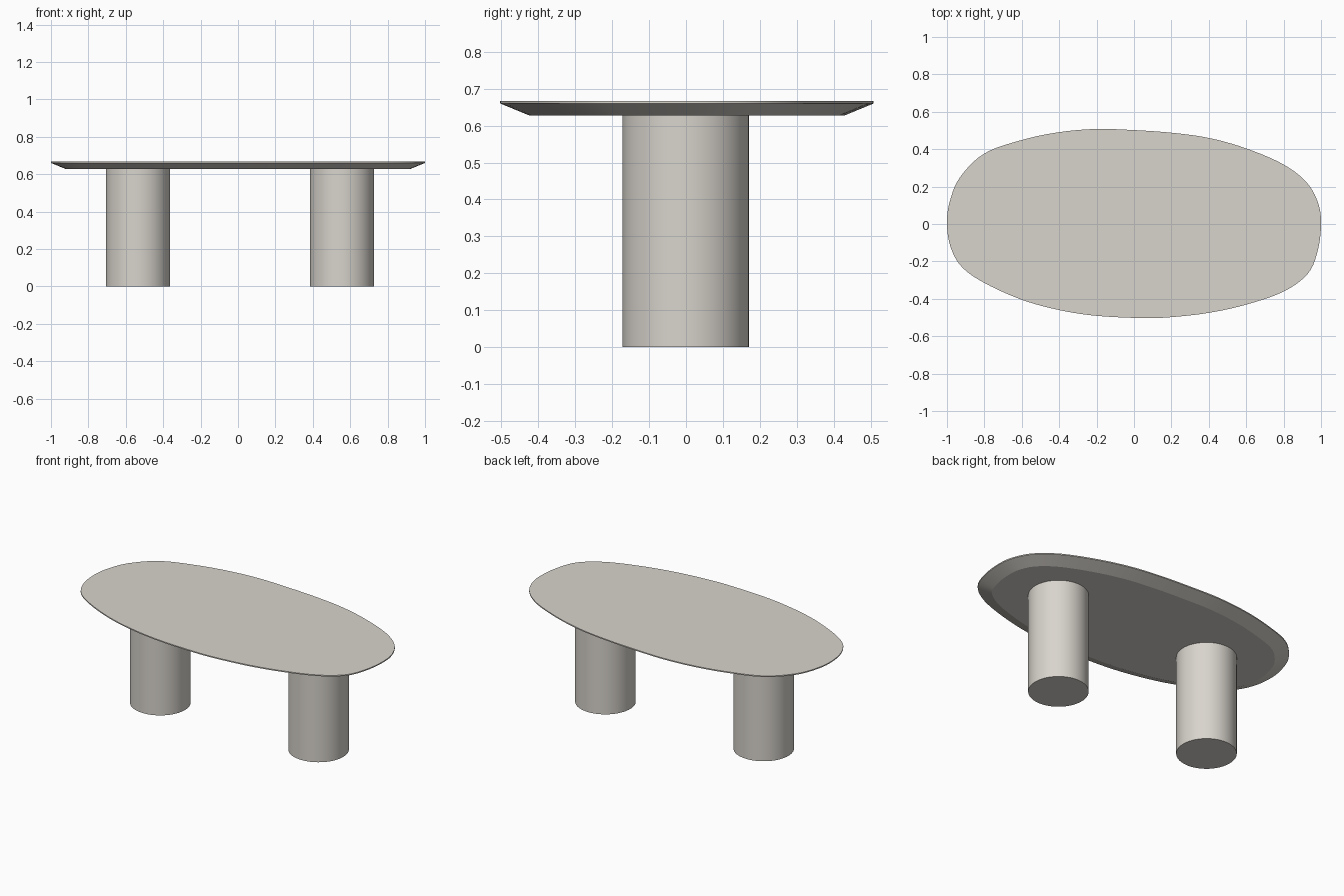
import bpy, bmesh, math
from mathutils import Vector

if "Cube" in bpy.data.objects:
    bpy.data.objects.remove(bpy.data.objects["Cube"])

stone = bpy.data.materials.new("warm pale stone")
stone.diffuse_color = (0.69, 0.66, 0.61, 1)
stone.use_nodes = True
stone.node_tree.nodes["Principled BSDF"].inputs["Base Color"].default_value = stone.diffuse_color


def finish(bm, name, angle):
    bmesh.ops.recalc_face_normals(bm, faces=bm.faces)
    mesh = bpy.data.meshes.new(name)
    bm.to_mesh(mesh)
    bm.free()
    mesh.materials.append(stone)
    ob = bpy.data.objects.new(name, mesh)
    bpy.context.collection.objects.link(ob)
    bpy.ops.object.select_all(action='DESELECT')
    ob.select_set(True)
    bpy.context.view_layer.objects.active = ob
    bpy.ops.object.shade_smooth_by_angle(angle=math.radians(angle))
    return ob


def smooth_loop(points, steps):
    """Closed Catmull-Rom curve through the points."""
    pts = [Vector(p) for p in points]
    n, out = len(pts), []
    for i in range(n):
        a, b, c, d = (pts[(i + k) % n] for k in (-1, 0, 1, 2))
        for s in range(steps):
            t = s / steps
            out.append(0.5 * (2 * b + (c - a) * t + (2 * a - 5 * b + 4 * c - d) * t * t
                              + (3 * b - a - 3 * c + d) * t ** 3))
    return out


def inset(loop, dist):
    """Move a counter-clockwise loop inwards along its normals."""
    out = []
    for i, p in enumerate(loop):
        t = (loop[(i + 1) % len(loop)] - loop[i - 1]).normalized()
        out.append(p + Vector((-t.y, t.x)) * dist)
    return out


# Pebble-shaped outline of the top, counter-clockwise
outline = [(1, 0), (0.985, 0.11), (0.925, 0.22), (0.8, 0.318), (0.6, 0.404),
           (0.4, 0.46), (0.2, 0.488), (0, 0.502), (-0.2, 0.508), (-0.4, 0.491),
           (-0.6, 0.449), (-0.8, 0.377), (-0.93, 0.25), (-0.985, 0.12), (-1, 0),
           (-0.98, -0.125), (-0.92, -0.23), (-0.8, -0.315), (-0.6, -0.405),
           (-0.4, -0.46), (-0.2, -0.491), (0.05, -0.503), (0.2, -0.498),
           (0.4, -0.475), (0.6, -0.431), (0.8, -0.361), (0.93, -0.265), (0.983, -0.14)]
edge = smooth_loop(outline, 5)

# Table top: thin upright lip above a wide undercut bevel
bm = bmesh.new()
rings = []
for loop, z in ((inset(edge, 0.08), 0.627), (edge, 0.660), (edge, 0.667)):
    rings.append([bm.verts.new((p.x, p.y, z)) for p in loop])
for low, high in zip(rings, rings[1:]):
    for i in range(len(edge)):
        j = (i + 1) % len(edge)
        bm.faces.new((low[i], low[j], high[j], high[i]))
bm.faces.new(rings[0][::-1])
bm.faces.new(rings[-1])
finish(bm, "table_top", 20)

# Two round column legs
for name, x in (("left_leg", -0.535), ("right_leg", 0.556)):
    bm = bmesh.new()
    bmesh.ops.create_cone(bm, cap_ends=True, segments=64, radius1=0.171,
                          radius2=0.171, depth=0.628)
    bmesh.ops.translate(bm, verts=bm.verts, vec=(x, -0.001, 0.314))
    finish(bm, name, 30)
